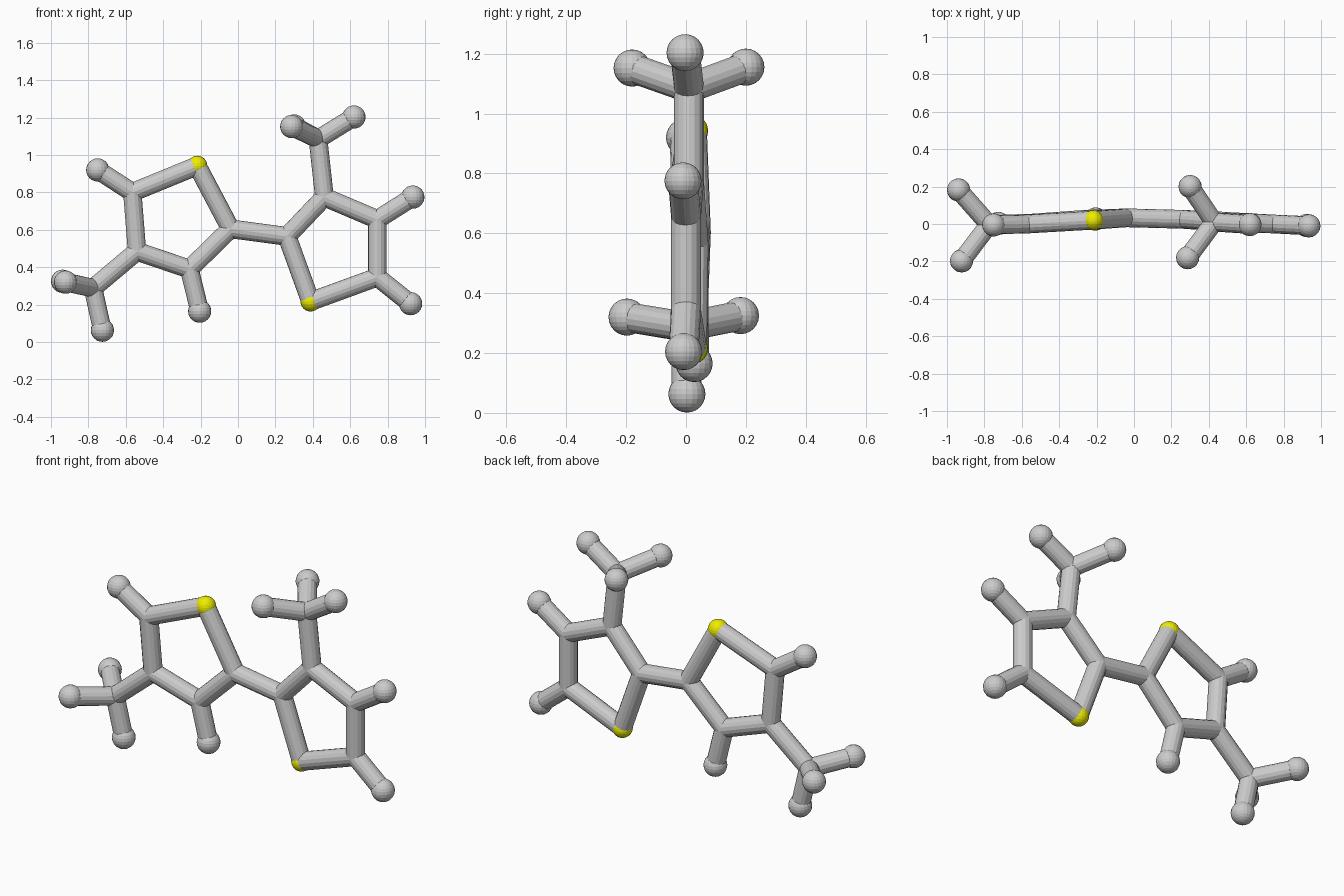
import bpy
from mathutils import Vector

if "Cube" in bpy.data.objects:
    bpy.data.objects.remove(bpy.data.objects["Cube"])

# atom centres: two five-membered rings, two three-armed tips, hydrogen ends
atoms = {
    "S1": (-0.218, 0.02, 0.942), "C1": (-0.565, 0.0, 0.80), "C2": (-0.54, 0.005, 0.485),
    "C3": (-0.26, 0.025, 0.39), "C4": (-0.04, 0.033, 0.605),
    "S2": (0.388, 0.02, 0.217), "C5": (0.262, 0.025, 0.565), "C6": (0.462, 0.01, 0.775),
    "C7": (0.745, 0.0, 0.655), "C8": (0.745, 0.0, 0.347),
    "C9": (-0.775, -0.003, 0.288), "C10": (0.428, 0.01, 1.085),
    "H1": (-0.75, -0.005, 0.92), "H2": (-0.205, 0.027, 0.165),
    "H3": (0.935, -0.01, 0.775), "H4": (0.923, -0.008, 0.205),
    "H5": (-0.725, 0.003, 0.063), "H6": (-0.938, 0.182, 0.325), "H7": (-0.922, -0.197, 0.32),
    "H8": (0.62, -0.003, 1.203), "H9": (0.30, 0.2, 1.155), "H10": (0.287, -0.18, 1.152),
}
bonds = """S1-C1 C1-C2 C2-C3 C3-C4 C4-S1 C4-C5 S2-C5 C5-C6 C6-C7 C7-C8 C8-S2
C2-C9 C6-C10 C1-H1 C3-H2 C7-H3 C8-H4 C9-H5 C9-H6 C9-H7 C10-H8 C10-H9 C10-H10""".split()
radius = {"S": 0.054, "C": 0.05, "H": 0.062}
names = {"S": "sulfur_atom", "C": "carbon_joint", "H": "hydrogen_atom"}

yellow = bpy.data.materials.new("yellow")
yellow.diffuse_color = (0.85, 0.85, 0.0, 1)
yellow.use_nodes = True
yellow.node_tree.nodes["Principled BSDF"].inputs["Base Color"].default_value = yellow.diffuse_color

# balls
for key, pos in atoms.items():
    kind = key[0]
    bpy.ops.mesh.primitive_uv_sphere_add(segments=20, ring_count=12,
                                         radius=radius[kind], location=pos)
    ball = bpy.context.object
    ball.name = names[kind] + "_" + key[1:]
    if kind == "S":
        ball.data.materials.append(yellow)

# connecting rods
for bond in bonds:
    a, b = (Vector(atoms[k]) for k in bond.split("-"))
    bpy.ops.mesh.primitive_cylinder_add(vertices=16, radius=0.05, depth=(b - a).length,
                                        location=(a + b) / 2, end_fill_type='NOTHING',
                                        rotation=(b - a).to_track_quat('Z', 'Y').to_euler())
    bpy.context.object.name = "bond_rod_" + bond.replace("-", "_")
